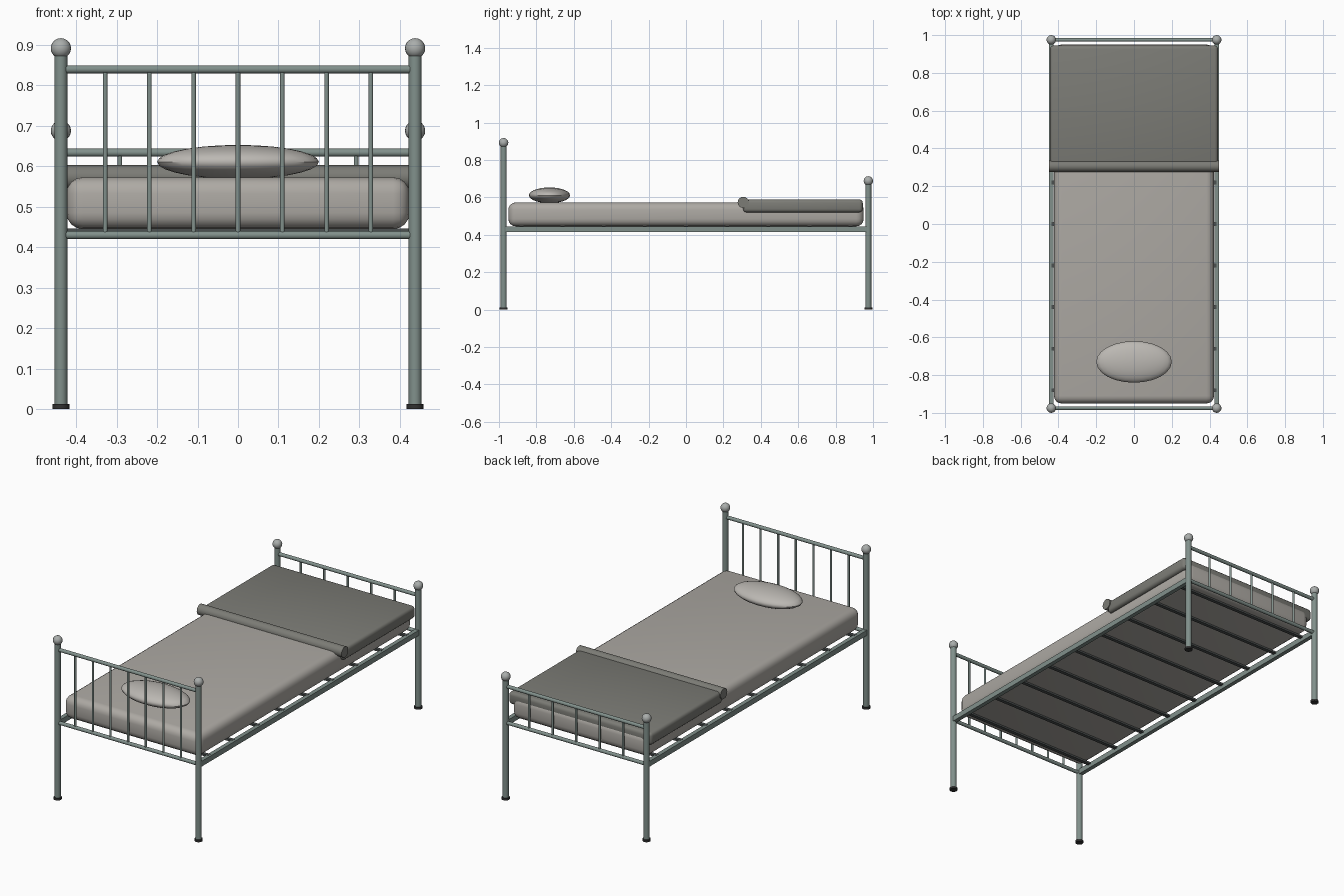
import bpy, math
from mathutils import Vector

if "Cube" in bpy.data.objects:
    bpy.data.objects.remove(bpy.data.objects["Cube"])


def material(name, rgb):
    m = bpy.data.materials.new(name)
    m.diffuse_color = (*rgb, 1)
    m.use_nodes = True
    m.node_tree.nodes["Principled BSDF"].inputs["Base Color"].default_value = m.diffuse_color
    return m


STEEL = material("painted_steel", (0.22, 0.28, 0.26))
KNOB = material("knob_metal", (0.40, 0.42, 0.41))
RUBBER = material("rubber", (0.03, 0.03, 0.03))
DARK = material("dark_steel", (0.07, 0.08, 0.08))
TICKING = material("mattress_cloth", (0.42, 0.40, 0.37))
LINEN = material("pillow_linen", (0.50, 0.48, 0.45))
WOOL = material("blanket_wool", (0.20, 0.20, 0.18))


def finish(name, mat):
    o = bpy.context.object
    o.name = name
    o.data.materials.append(mat)
    bpy.ops.object.shade_smooth_by_angle(angle=math.radians(40))
    return o


def rod(name, a, b, r, mat=STEEL, sides=16):
    a, b = Vector(a), Vector(b)
    d = b - a
    bpy.ops.mesh.primitive_cylinder_add(
        vertices=sides, radius=r, depth=d.length, location=(a + b) / 2,
        rotation=d.to_track_quat('Z', 'Y').to_euler())
    return finish(name, mat)


def ball(name, loc, size, mat, seg=20, rings=12):
    bpy.ops.mesh.primitive_uv_sphere_add(segments=seg, ring_count=rings, radius=1, location=loc)
    bpy.context.object.scale = size
    bpy.ops.object.transform_apply(location=False, rotation=False, scale=True)
    return finish(name, mat)


def box(name, lo, hi, mat, bevel=0, seg=3):
    lo, hi = Vector(lo), Vector(hi)
    bpy.ops.mesh.primitive_cube_add(size=1, location=(lo + hi) / 2)
    o = bpy.context.object
    o.scale = hi - lo
    bpy.ops.object.transform_apply(location=False, rotation=False, scale=True)
    if bevel:
        m = o.modifiers.new("round", 'BEVEL')
        m.width, m.segments = bevel, seg
        bpy.ops.object.modifier_apply(modifier=m.name)
    return finish(name, mat)


PX, PY = 0.438, 0.975


# Head and foot frames: posts, knobs, feet, rails and spindles
def end_frame(label, y, knob_z, top_z, spindles):
    for side, x in (("left", -PX), ("right", PX)):
        rod(f"{label}_post_{side}", (x, y, 0.005), (x, y, knob_z), 0.016)
        rod(f"{label}_foot_cap_{side}", (x, y, 0), (x, y, 0.012), 0.021, RUBBER)
        ball(f"{label}_knob_{side}", (x, y, knob_z), (0.025,) * 3, KNOB)
    rod(f"{label}_top_rail", (-PX, y, top_z), (PX, y, top_z), 0.010)
    rod(f"{label}_bottom_rail", (-PX, y, 0.43), (PX, y, 0.43), 0.010)
    for i in range(1, spindles + 1):
        x = -PX + 2 * PX * i / (spindles + 1)
        rod(f"{label}_spindle_{i}", (x, y, 0.43), (x, y, top_z), 0.006, sides=10)


end_frame("head", -PY, 0.892, 0.84, 7)
end_frame("foot", PY, 0.688, 0.634, 5)

# Side rails and cross slats
for side, s in (("left", -1), ("right", 1)):
    box(f"side_rail_{side}", (s * PX - 0.012, -PY, 0.415), (s * PX + 0.012, PY, 0.445), STEEL)
for i in range(9):
    y = -0.88 + 0.22 * i
    box(f"slat_{i + 1}", (-PX, y - 0.010, 0.435), (PX, y + 0.010, 0.446), DARK)

# Bedding
box("mattress", (-0.424, -0.95, 0.445), (0.424, 0.95, 0.573), TICKING, 0.04, 4)
ball("pillow", (0, -0.73, 0.611), (0.20, 0.11, 0.042), LINEN, 24, 14)
box("blanket", (-0.445, 0.305, 0.52), (0.445, 0.945, 0.589), WOOL, 0.018)
rod("blanket_fold", (-0.45, 0.306, 0.573), (0.45, 0.306, 0.573), 0.030, WOOL)
